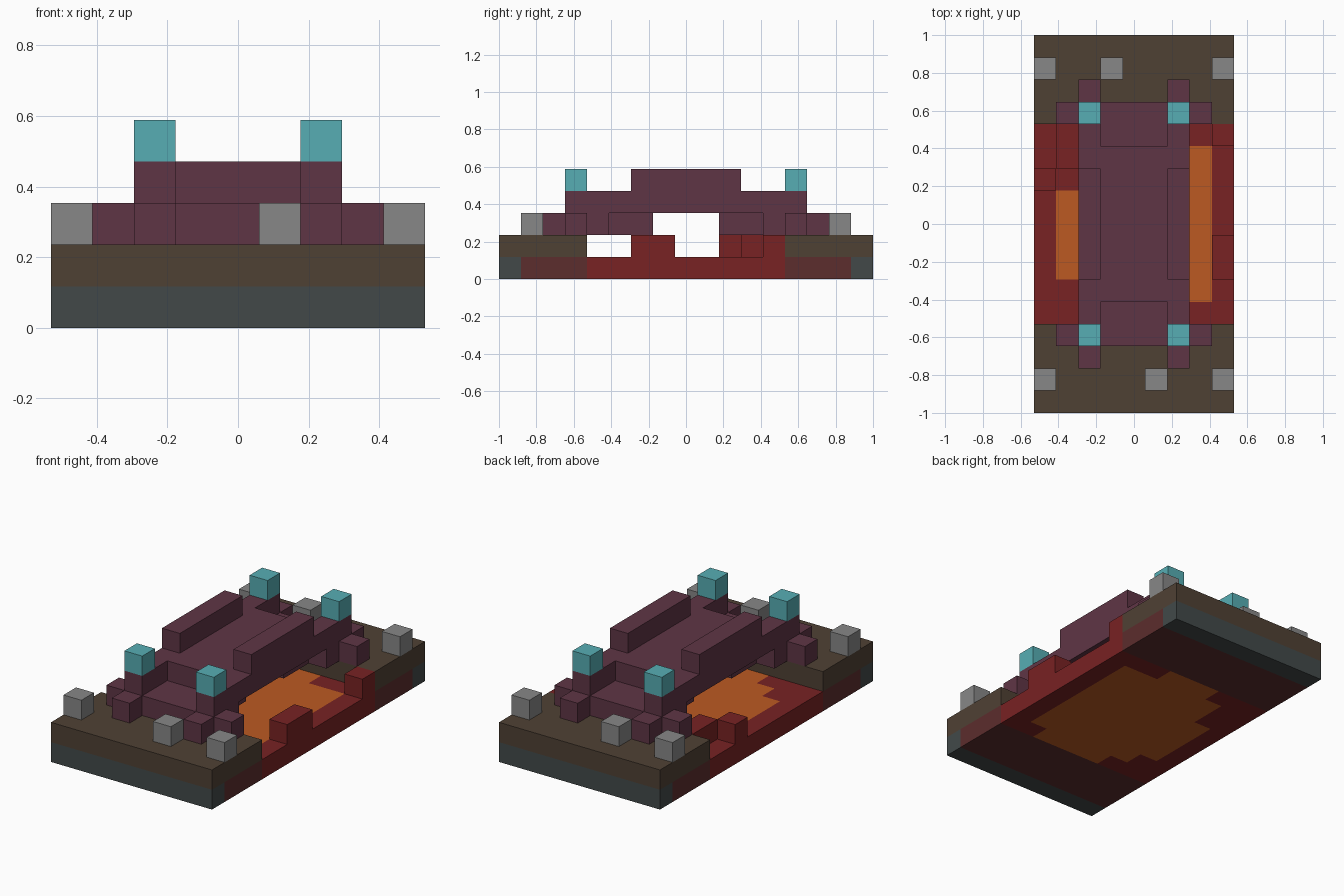
import bpy
import bmesh
from mathutils import Vector

default_cube = bpy.data.objects.get("Cube")
if default_cube:
    bpy.data.objects.remove(default_cube, do_unlink=True)

# Block grid: columns across x, rows along y, layers up z
COLUMNS, ROWS = 9, 17
UNIT = 2 / ROWS
DIRECTIONS = [Vector(d) for d in ((1, 0, 0), (-1, 0, 0), (0, 1, 0), (0, -1, 0), (0, 0, 1), (0, 0, -1))]


def material(name, red, green, blue):
    """Flat material from 8-bit display values."""
    def linear(value):
        value /= 255
        return value / 12.92 if value <= 0.04045 else ((value + 0.055) / 1.055) ** 2.4
    colour = (linear(red), linear(green), linear(blue), 1)
    mat = bpy.data.materials.new(name)
    mat.use_nodes = True
    mat.diffuse_color = colour
    shader = mat.node_tree.nodes["Principled BSDF"]
    shader.inputs["Base Color"].default_value = colour
    shader.inputs["Roughness"].default_value = 0.9
    return mat


def block(cols, rows, layer):
    """Cells of a one-layer block; cols and rows are inclusive pairs."""
    return {(c, r, layer)
            for c in range(cols[0], cols[1] + 1)
            for r in range(rows[0], rows[1] + 1)}


def cube(col, row, layer):
    return block((col, col), (row, row), layer)


def mirror_x(cells):
    return cells | {(COLUMNS - 1 - c, r, k) for c, r, k in cells}


def mirror_y(cells):
    return cells | {(c, ROWS - 1 - r, k) for c, r, k in cells}


slate = material("slate", 66, 73, 73)
brown = material("earth brown", 79, 65, 52)
scorched = material("scorched red brown", 92, 45, 45)
red = material("dark red", 120, 34, 35)
orange = material("lava orange", 188, 90, 34)
purple = material("brick purple", 95, 53, 69)
cyan = material("lamp cyan", 87, 174, 180)
grey = material("stone grey", 135, 135, 135)

across = (0, COLUMNS - 1)

# Ground: two raised banks with a red channel between them
bank_base_ends = mirror_y(block(across, (0, 0), 0))
bank_base = mirror_y(block(across, (1, 3), 0))
bank_top = mirror_y(block(across, (0, 3), 1))

# Lava pool with a stepped outline
lava = (block((1, 1), (6, 9), 0) | block((2, 2), (5, 11), 0)
        | block((3, 5), (4, 12), 0) | block((6, 6), (4, 11), 0)
        | block((7, 7), (5, 11), 0))
channel = block(across, (4, 12), 0) - lava

# Loose red blocks on the channel floor
red_blocks = (block((8, 8), (6, 7), 1) | cube(8, 12, 1)
              | block((1, 1), (11, 12), 1) | cube(0, 10, 1))

# Bridge: stepped feet, arched deck and side rails
feet = mirror_y(block((1, 7), (3, 3), 2) | block((2, 6), (4, 4), 2)
                | mirror_x(cube(2, 2, 2)))
arch = mirror_y(block((3, 5), (5, 6), 2))
deck = block((3, 5), (5, 11), 3)
side_beams = mirror_x(block((2, 2), (3, 13), 3))
rails = mirror_x(block((2, 2), (6, 10), 4))
lamps = mirror_y(mirror_x(cube(2, 3, 4)))

# Marker stones on the banks
stones = mirror_y(mirror_x(cube(0, 1, 2))) | cube(5, 1, 2) | cube(3, 15, 2)

PARTS = [
    ("bank_base_ends", bank_base_ends, slate),
    ("bank_base", bank_base, scorched),
    ("bank_top", bank_top, brown),
    ("channel_floor", channel, red),
    ("lava_pool", lava, orange),
    ("red_blocks", red_blocks, red),
    ("bridge_feet", feet, purple),
    ("bridge_arch", arch, purple),
    ("bridge_deck", deck, purple),
    ("bridge_side_beams", side_beams, purple),
    ("bridge_rails", rails, purple),
    ("lamps", lamps, cyan),
    ("marker_stones", stones, grey),
]
solid = set().union(*(cells for _, cells, _ in PARTS))


def build_part(name, cells, mat):
    """Make the outer skin of a set of cells and merge its flat faces."""
    bm = bmesh.new()
    origin = Vector((COLUMNS / 2, ROWS / 2, 0))
    for cell in sorted(cells):
        centre = Vector(cell) + Vector((0.5, 0.5, 0.5))
        for d in DIRECTIONS:
            if tuple(int(v) for v in Vector(cell) + d) in solid:
                continue
            side = Vector((d.y, d.z, d.x))
            up = d.cross(side)
            corners = [centre + (d + side * s + up * u) / 2
                       for s, u in ((-1, -1), (1, -1), (1, 1), (-1, 1))]
            bm.faces.new([bm.verts.new((p - origin) * UNIT) for p in corners])
    bmesh.ops.remove_doubles(bm, verts=bm.verts[:], dist=UNIT / 100)
    bmesh.ops.dissolve_limit(bm, angle_limit=0.01, verts=bm.verts[:], edges=bm.edges[:])
    mesh = bpy.data.meshes.new(name)
    bm.to_mesh(mesh)
    bm.free()
    mesh.materials.append(mat)
    obj = bpy.data.objects.new(name, mesh)
    bpy.context.collection.objects.link(obj)


for part in PARTS:
    build_part(*part)
